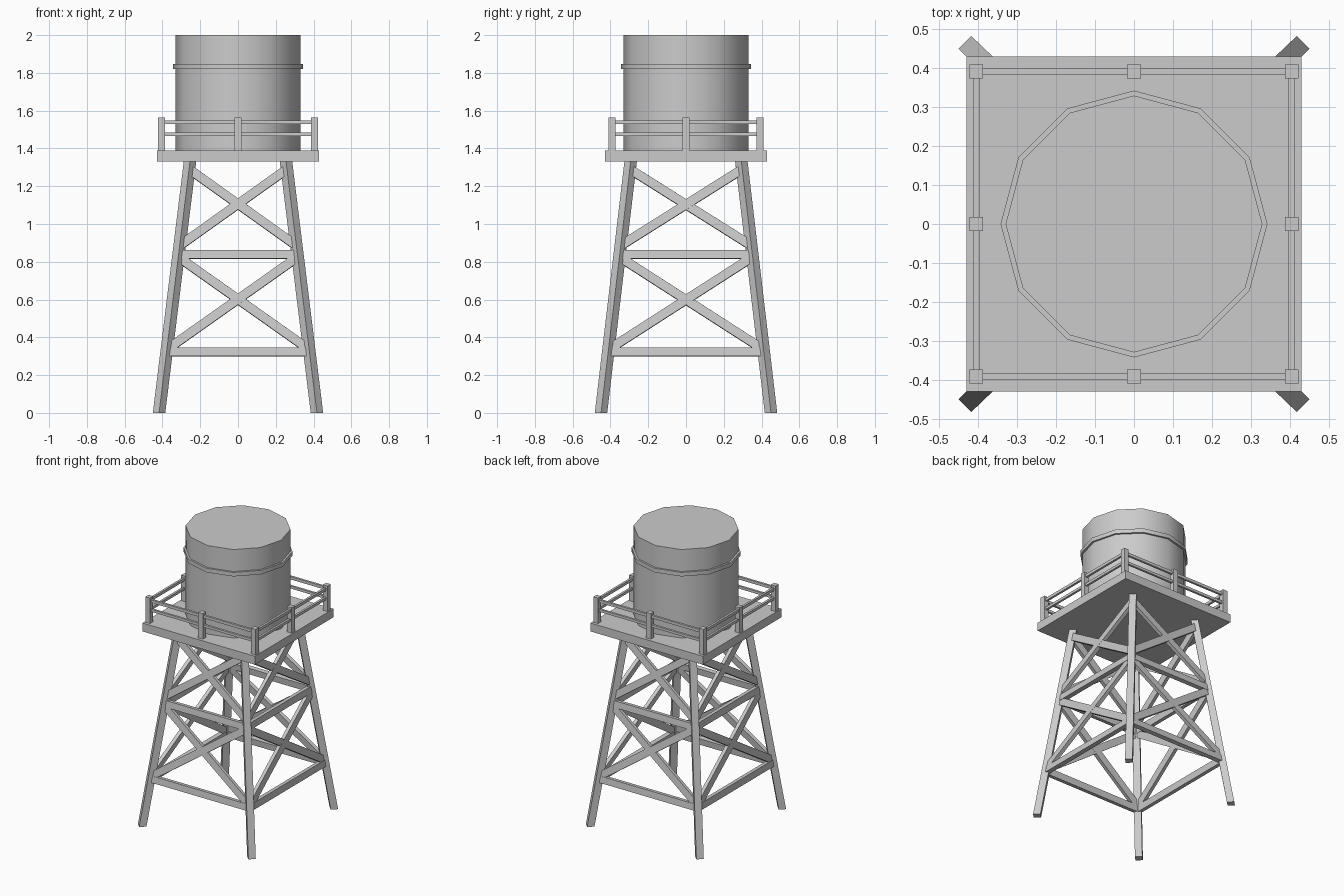
import bpy, bmesh, math
from mathutils import Vector

if "Cube" in bpy.data.objects:
    bpy.data.objects.remove(bpy.data.objects["Cube"])

LEG_FOOT, LEG_TOP, LEG_H = (0.418, 0.45), (0.253, 0.292), 1.34


def finish(name, bm):
    bmesh.ops.recalc_face_normals(bm, faces=bm.faces)
    me = bpy.data.meshes.new(name)
    bm.to_mesh(me)
    bm.free()
    ob = bpy.data.objects.new(name, me)
    bpy.context.collection.objects.link(ob)
    return ob


def loft(name, a, b):
    """Four-sided solid between two rings of corner points."""
    bm = bmesh.new()
    ra = [bm.verts.new(p) for p in a]
    rb = [bm.verts.new(p) for p in b]
    bm.faces.new(ra)
    bm.faces.new(rb)
    for i in range(4):
        j = (i + 1) % 4
        bm.faces.new((ra[i], ra[j], rb[j], rb[i]))
    return finish(name, bm)


def box(name, c, s):
    ring = lambda z: [(c[0] + u * s[0] / 2, c[1] + v * s[1] / 2, z)
                      for u, v in ((-1, -1), (1, -1), (1, 1), (-1, 1))]
    return loft(name, ring(c[2] - s[2] / 2), ring(c[2] + s[2] / 2))


def beam(name, a, b, normal, width, depth):
    """Bar from a to b lying in the plane with the given normal."""
    side = (b - a).cross(normal).normalized() * width / 2
    n = normal * depth / 2
    ring = lambda p: [p - side - n, p + side - n, p + side + n, p - side + n]
    return loft(name, ring(a), ring(b))


def leg_point(sx, sy, z):
    t = z / LEG_H
    x, y = (f + (e - f) * t for f, e in zip(LEG_FOOT, LEG_TOP))
    return Vector((sx * x, sy * y, z))


def drum(name, r, z0, z1):
    bpy.ops.mesh.primitive_cylinder_add(vertices=12, radius=r, depth=z1 - z0,
                                        location=(0, 0, (z0 + z1) / 2))
    ob = bpy.context.object
    ob.name = name
    bpy.ops.object.shade_smooth_by_angle(angle=math.radians(40))


# Tank and its hoop
drum("tank", 0.33, 1.385, 2.0)
drum("tank_hoop", 0.343, 1.82, 1.848)

# Platform
box("platform", (0, 0, 1.359), (0.86, 0.86, 0.058))

# Splayed legs with diamond cross-section
corners = [(-1, -1), (1, -1), (1, 1), (-1, 1)]
for sx, sy in corners:
    ring = lambda z: [leg_point(sx, sy, z) + Vector(d) * 0.033
                      for d in ((1, 0, 0), (0, 1, 0), (-1, 0, 0), (0, -1, 0))]
    loft("leg", ring(0), ring(LEG_H))

# Cross bars and diagonal braces on each side
for i in range(4):
    c0, c1 = corners[i], corners[(i + 1) % 4]
    foot = leg_point(*c0, 0)
    n = (leg_point(*c1, 0) - foot).cross(leg_point(*c0, 1) - foot).normalized()
    for z in (0.322, 0.838):
        beam("cross_bar", leg_point(*c0, z), leg_point(*c1, z), n, 0.045, 0.03)
    for lo, hi in ((0.335, 0.825), (0.885, 1.29)):
        beam("brace", leg_point(*c0, lo), leg_point(*c1, hi), n, 0.048, 0.026)
        beam("brace", leg_point(*c1, lo), leg_point(*c0, hi), n, 0.048, 0.024)

# Railing posts and rails
PX, PY = 0.405, 0.392
for i in (-1, 0, 1):
    for j in (-1, 0, 1):
        if i or j:
            box("rail_post", (i * PX, j * PY, 1.475), (0.035, 0.035, 0.178))
for z, h in ((1.539, 0.02), (1.475, 0.018)):
    for s in (-1, 1):
        box("rail", (0, s * PY, z), (2 * PX, 0.015, h))
        box("rail", (s * PX, 0, z), (0.015, 2 * PY, h))
